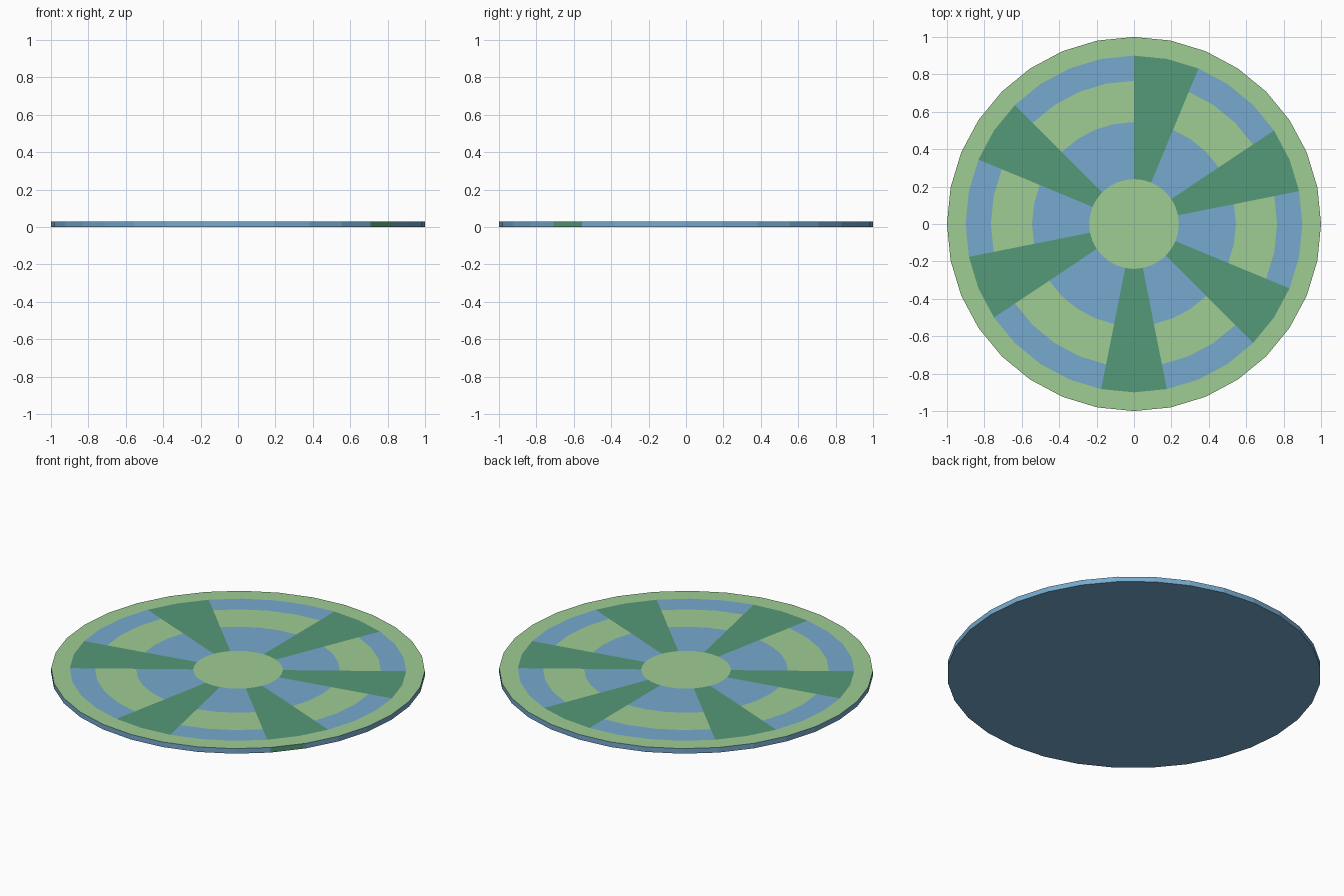
import bpy, bmesh
from math import cos, sin, tau

if "Cube" in bpy.data.objects:
    bpy.data.objects.remove(bpy.data.objects["Cube"])

SEG = 32
HEIGHT = 0.03
RADII = [0.24, 0.545, 0.765, 0.90, 1.0]
SPOKES = {1, 2, 6, 7, 12, 13, 17, 18, 23, 24, 28, 29}   # segments painted dark green


def material(name, rgb):
    m = bpy.data.materials.new(name)
    m.diffuse_color = [(c / 255) ** 2.2 for c in rgb] + [1.0]
    m.use_nodes = True
    m.node_tree.nodes["Principled BSDF"].inputs["Base Color"].default_value = m.diffuse_color
    return m


LIGHT, BLUE, DARK = 0, 1, 2
RING_COLOURS = [BLUE, LIGHT, BLUE, LIGHT]

bm = bmesh.new()


def circle(r, z):
    return [bm.verts.new((r * cos(tau * i / SEG), r * sin(tau * i / SEG), z))
            for i in range(SEG)]


def face(verts, colour):
    bm.faces.new(verts).material_index = colour


def band(inner, outer, colour_of):
    for i in range(SEG):
        j = (i + 1) % SEG
        face((inner[i], outer[i], outer[j], inner[j]), colour_of(i))


# Top: hub and concentric rings crossed by six spokes
rings = [circle(r, HEIGHT) for r in RADII]
face(rings[0], LIGHT)
for k, colour in enumerate(RING_COLOURS):
    spoked = k < 3
    band(rings[k], rings[k + 1],
         lambda i: DARK if spoked and i in SPOKES else colour)

# Rim (one green marker panel) and underside
base = circle(1.0, 0.0)
band(rings[-1], base, lambda i: DARK if i == 28 else BLUE)
face(base[::-1], BLUE)

mesh = bpy.data.meshes.new("patterned_disc")
bm.to_mesh(mesh)
bm.free()
for name, rgb in (("light_green", (157, 203, 145)), ("blue", (117, 168, 205)),
                  ("dark_green", (85, 152, 120))):
    mesh.materials.append(material(name, rgb))
disc = bpy.data.objects.new("patterned_disc", mesh)
bpy.context.collection.objects.link(disc)
